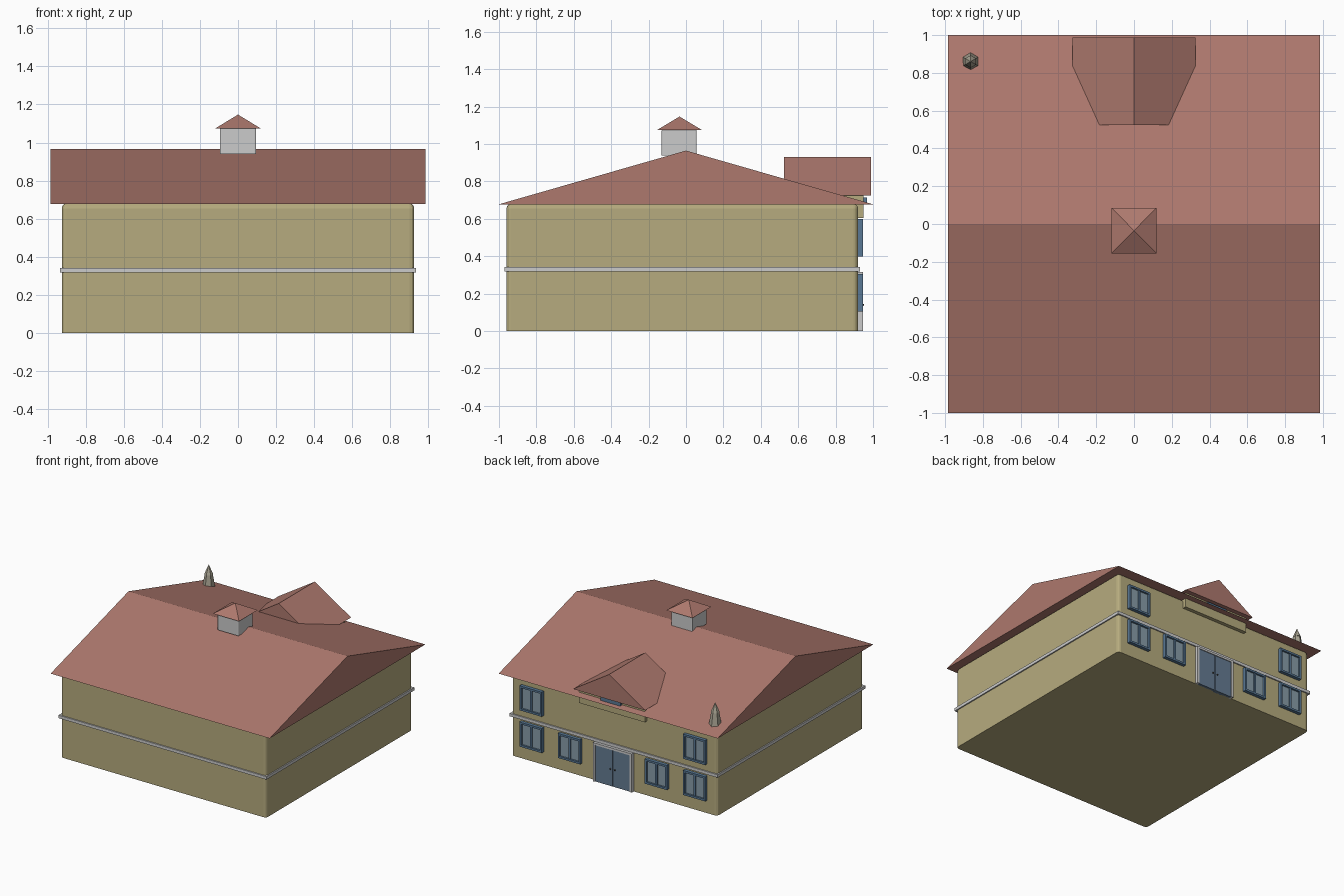
import bpy, bmesh
from mathutils import Matrix

if "Cube" in bpy.data.objects:
    bpy.data.objects.remove(bpy.data.objects["Cube"])


def material(name, rgb):
    m = bpy.data.materials.new(name)
    m.diffuse_color = (*rgb, 1)
    m.use_nodes = True
    m.node_tree.nodes["Principled BSDF"].inputs["Base Color"].default_value = m.diffuse_color
    return m


WALL = material("ochre_wall", (0.47, 0.41, 0.21))
TILE = material("roof_tile", (0.42, 0.19, 0.155))
BLUE = material("blue_frame", (0.10, 0.19, 0.30))
DOOR = material("blue_door", (0.13, 0.20, 0.29))
GLASS = material("glass", (0.25, 0.34, 0.40))
STONE = material("beige_stone", (0.40, 0.37, 0.29))
DARK = material("dark_metal", (0.08, 0.07, 0.06))


def finish(name, bm, mat=None):
    bmesh.ops.recalc_face_normals(bm, faces=bm.faces[:])
    me = bpy.data.meshes.new(name)
    bm.to_mesh(me)
    bm.free()
    ob = bpy.data.objects.new(name, me)
    bpy.context.collection.objects.link(ob)
    if mat:
        me.materials.append(mat)
    return ob


def add_box(bm, x0, x1, y0, y1, z0, z1):
    m = (Matrix.Translation(((x0 + x1) / 2, (y0 + y1) / 2, (z0 + z1) / 2))
         @ Matrix.Diagonal((x1 - x0, y1 - y0, z1 - z0, 1)))
    return bmesh.ops.create_cube(bm, size=1, matrix=m)


def boxes(name, dims, mat=None):
    bm = bmesh.new()
    for d in dims:
        add_box(bm, *d)
    return finish(name, bm, mat)


def rounded_block(name, dims, radius, mat=None):
    # every edge rounded except those around the base
    bm = bmesh.new()
    add_box(bm, *dims)
    edges = [e for e in bm.edges if max(v.co.z for v in e.verts) > dims[4] + 0.001]
    bmesh.ops.bevel(bm, geom=edges, offset=radius, segments=3, profile=0.5, affect='EDGES')
    return finish(name, bm, mat)


def extrude_profile(name, pts, vec, mat):
    bm = bmesh.new()
    f = bm.faces.new([bm.verts.new(p) for p in pts])
    r = bmesh.ops.extrude_face_region(bm, geom=[f])
    bmesh.ops.translate(bm, vec=vec, verts=[v for v in r["geom"] if isinstance(v, bmesh.types.BMVert)])
    return finish(name, bm, mat)


# main walls and the stone band between storeys
rounded_block("walls", (-0.925, 0.925, -0.96, 0.92, 0, 0.68), 0.025, WALL)
boxes("storey_band", [(-0.935, 0.935, -0.97, 0.93, 0.318, 0.342)])

# main gabled roof
extrude_profile("main_roof", [(-0.985, -1, 0.678), (-0.985, 1, 0.678), (-0.985, 0, 0.965)],
                (1.97, 0, 0), TILE)

# dormer on the back slope
extrude_profile("dormer_roof", [(-0.325, 0.523, 0.725), (0.325, 0.523, 0.725), (0, 0.523, 0.93)],
                (0, 0.465, 0), TILE)
boxes("dormer_wall", [(-0.295, 0.295, 0.75, 0.95, 0.605, 0.73)], WALL)
boxes("dormer_window", [(-0.09, 0.09, 0.94, 0.968, 0.685, 0.715)], BLUE)

# cupola on the ridge with a pyramid cap
rounded_block("cupola", (-0.095, 0.095, -0.13, 0.057, 0.94, 1.08), 0.008)
bm = bmesh.new()
base = [bm.verts.new((x, y, 1.075)) for x, y in
        ((-0.118, -0.155), (0.118, -0.155), (0.118, 0.085), (-0.118, 0.085))]
tip = bm.verts.new((0, -0.035, 1.147))
bm.faces.new(base)
for i in range(4):
    bm.faces.new((base[i], base[(i + 1) % 4], tip))
finish("cupola_roof", bm, TILE)


# six-sided chimney pot with pointed cap
def hex_cone(name, r1, r2, z0, z1, mat):
    bm = bmesh.new()
    bmesh.ops.create_cone(bm, cap_ends=True, segments=6, radius1=r1, radius2=r2, depth=z1 - z0,
                          matrix=Matrix.Translation((-0.865, 0.86, (z0 + z1) / 2)))
    finish(name, bm, mat)


hex_cone("chimney_pot", 0.05, 0.03, 0.69, 0.81, STONE)
hex_cone("chimney_cap", 0.033, 0.001, 0.81, 0.885, STONE)


# two-sash windows on the back wall
def window(x, z):
    w, h, t = 0.10, 0.10, 0.016
    boxes("window_frame", [
        (x - w, x - w + t, 0.91, 0.947, z - h, z + h),
        (x + w - t, x + w, 0.91, 0.947, z - h, z + h),
        (x - w + t, x + w - t, 0.91, 0.947, z + h - t, z + h),
        (x - w + t, x + w - t, 0.91, 0.947, z - h, z - h + t),
        (x - 0.009, x + 0.009, 0.91, 0.942, z - h + t, z + h - t)], BLUE)
    boxes("window_glass", [(x - w + t, x + w - t, 0.91, 0.932, z - h + t, z + h - t)], GLASS)


for s in (-1, 1):
    window(s * 0.735, 0.50)
    window(s * 0.735, 0.205)
    window(s * 0.39, 0.205)

# double entrance door with surround and knobs
boxes("door_surround", [(-0.175, -0.155, 0.91, 0.947, 0, 0.315), (0.155, 0.175, 0.91, 0.947, 0, 0.315),
                        (-0.155, 0.155, 0.91, 0.947, 0.298, 0.315)])
boxes("door_leaves", [(-0.155, -0.003, 0.91, 0.94, 0, 0.298), (0.003, 0.155, 0.91, 0.94, 0, 0.298)], DOOR)
bm = bmesh.new()
for s in (-1, 1):
    bmesh.ops.create_icosphere(bm, subdivisions=1, radius=0.007,
                               matrix=Matrix.Translation((s * 0.02, 0.945, 0.14)))
finish("door_knobs", bm, DARK)
